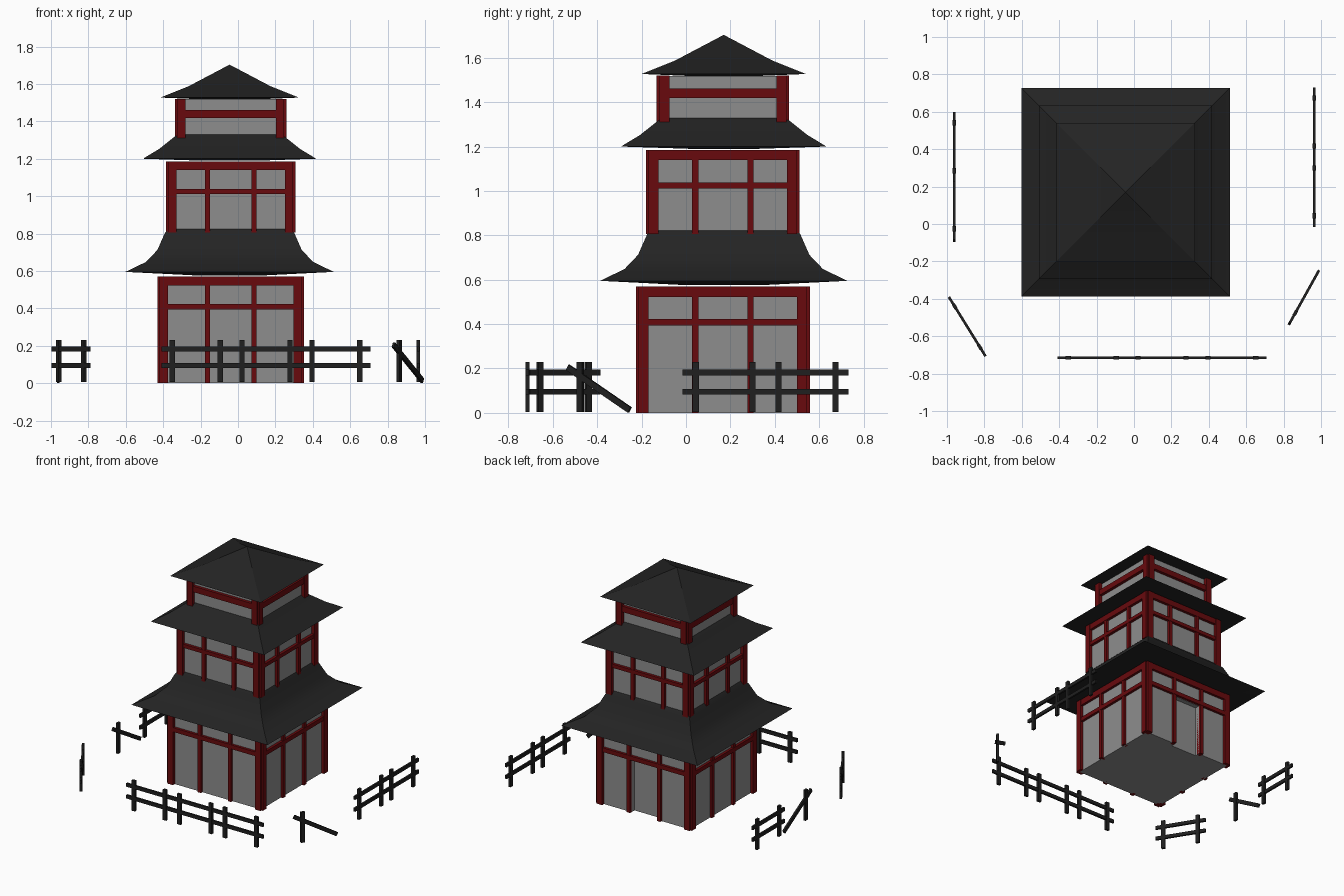
import bpy, bmesh, math
from mathutils import Vector, Matrix

cube = bpy.data.objects.get("Cube")
if cube:
    bpy.data.objects.remove(cube, do_unlink=True)


def material(name, rgb):
    m = bpy.data.materials.new(name)
    m.use_nodes = True
    m.diffuse_color = (*rgb, 1)
    bsdf = next(n for n in m.node_tree.nodes if n.type == 'BSDF_PRINCIPLED')
    bsdf.inputs["Base Color"].default_value = (*rgb, 1)
    return m


PLASTER = material("grey plaster", (0.27, 0.27, 0.27))
RED = material("dark red timber", (0.14, 0.003, 0.004))
TILE = material("charcoal roof", (0.017, 0.017, 0.017))
FENCE = material("black fence wood", (0.014, 0.014, 0.014))


def finish(bm, name, mat):
    bmesh.ops.recalc_face_normals(bm, faces=bm.faces)
    me = bpy.data.meshes.new(name)
    bm.to_mesh(me)
    bm.free()
    me.materials.append(mat)
    ob = bpy.data.objects.new(name, me)
    bpy.context.scene.collection.objects.link(ob)
    return ob


def add_box(bm, lo, hi, matrix=Matrix()):
    """Box between two corners, then moved by a matrix."""
    lo, hi = Vector(lo), Vector(hi)
    size = hi - lo
    m = matrix @ Matrix.Translation((lo + hi) / 2) @ Matrix.Diagonal((*size, 1))
    bmesh.ops.create_cube(bm, size=1, matrix=m)


def prism(name, outline, z0, z1, mat):
    """Plan outline raised from z0 to z1."""
    bm = bmesh.new()
    face = bm.faces.new([bm.verts.new((x, y, z0)) for x, y in outline])
    up = bmesh.ops.extrude_face_region(bm, geom=[face], use_keep_orig=True)
    verts = [g for g in up["geom"] if isinstance(g, bmesh.types.BMVert)]
    bmesh.ops.translate(bm, verts=verts, vec=(0, 0, z1 - z0))
    return finish(bm, name, mat)


BODY = Vector((-0.039, 0.166, 0))
ROOF = Vector((-0.045, 0.17, 0))


def timber_frame(name, half, wall, z0, z1, beams, mid_posts):
    """Posts and beams on the four sides of a storey."""
    bm = bmesh.new()
    for k in range(4):
        turn = Matrix.Translation(BODY) @ Matrix.Rotation(k * math.pi / 2, 4, 'Z')
        inner, face = -wall + 0.02, -half + 0.005
        for s in (-1, 1):
            a, b = sorted((s * (half - 0.057), s * (half - 0.012)))
            add_box(bm, (a, -half, z0), (b, inner, z1), turn)
        for x in mid_posts:
            add_box(bm, (x - 0.014, face, z0), (x + 0.014, inner, z1 - 0.002), turn)
        for b0, b1 in beams:
            add_box(bm, (-half + 0.02, face - 0.002, b0),
                    (half - 0.02, inner, b1), turn)
    return finish(bm, name, RED)


def square(half):
    return [(BODY.x + sx * half, BODY.y + sy * half)
            for sx, sy in ((-1, -1), (1, -1), (1, 1), (-1, 1))]


def roof(name, rings):
    """Square rings (half width, z) joined from the underside to the top."""
    bm = bmesh.new()
    loops = []
    for half, z in rings:
        loops.append([bm.verts.new(ROOF + Vector((sx * half, sy * half, z)))
                      for sx, sy in ((-1, -1), (1, -1), (1, 1), (-1, 1))])
    for low, high in zip(loops, loops[1:]):
        for i in range(4):
            j = (i + 1) % 4
            bm.faces.new((low[i], low[j], high[j], high[i]))
    bm.faces.new(loops[0])
    bm.faces.new(loops[-1])
    bmesh.ops.remove_doubles(bm, verts=bm.verts, dist=0.0001)
    ob = finish(bm, name, TILE)
    bpy.ops.object.select_all(action='DESELECT')
    ob.select_set(True)
    bpy.context.view_layer.objects.active = ob
    bpy.ops.object.shade_smooth_by_angle(angle=math.radians(25))


# Ground storey walls, with a shallow doorway in the back
front_left, front_right, back_right, back_left = square(0.37)
door = [(BODY.x + x, BODY.y + y) for x, y in
        ((0.11, 0.37), (0.11, 0.335), (-0.11, 0.335), (-0.11, 0.37))]
prism("ground_walls", [front_left, front_right, back_right, *door, back_left],
      0, 0.39, PLASTER)
prism("ground_upper_walls", square(0.37), 0.39, 0.565, PLASTER)
timber_frame("ground_frame", 0.392, 0.37, 0, 0.57,
             [(0.523, 0.57), (0.393, 0.424)], (-0.124, 0.124))

# Middle and top storeys
prism("middle_walls", square(0.322), 0.75, 1.18, PLASTER)
timber_frame("middle_frame", 0.346, 0.322, 0.805, 1.184,
             [(1.14, 1.184), (1.011, 1.038)], (-0.124, 0.124))
prism("top_walls", square(0.272), 1.25, 1.518, PLASTER)
timber_frame("top_frame", 0.298, 0.272, 1.31, 1.52, [(1.418, 1.461)], ())

# Flared roofs
roof("lower_roof", [(0.18, 0.576), (0.557, 0.595), (0.447, 0.648), (0.386, 0.712),
                    (0.345, 0.805), (0.315, 0.835)])
roof("middle_roof", [(0.16, 1.19), (0.463, 1.2), (0.377, 1.252),
                     (0.303, 1.311), (0.265, 1.338)])
roof("top_roof", [(0.13, 1.517), (0.37, 1.527), (0.22, 1.587), (0.0001, 1.703)])

# Fences
PANEL = 0.373


def along(start, end):
    """Frame with x running from start to end on the ground."""
    d = Vector(end) - Vector(start)
    turn = Matrix.Rotation(math.atan2(d.y, d.x), 4, 'Z')
    return Matrix.Translation((*start, 0)) @ turn


def add_post(bm, x, frame):
    add_box(bm, (x - 0.014, -0.009, 0.005), (x + 0.014, 0.009, 0.23), frame)


def fence(name, start, end, panels):
    bm = bmesh.new()
    frame = along(start, end)
    for p in range(panels):
        for x in (0.059, 0.315):
            add_post(bm, p * PANEL + x, frame)
    for z in (0.095, 0.182):
        add_box(bm, (0, -0.007, z - 0.013), (panels * PANEL, 0.007, z + 0.013), frame)
    finish(bm, name, FENCE)


def broken_fence(name, high, low):
    """One post with a rail that has dropped to the ground at one end."""
    bm = bmesh.new()
    frame = along(high, low)
    add_post(bm, 0.07, frame)
    tilt = Matrix.Translation((0.006, 0, 0.205)) @ Matrix.Rotation(math.radians(31), 4, 'Y')
    add_box(bm, (0, -0.007, -0.014), (0.373, 0.007, 0.014), frame @ tilt)
    finish(bm, name, FENCE)


fence("front_fence", (-0.41, -0.715), (0.71, -0.715), 3)
fence("left_fence", (0.963, -0.015), (0.963, 0.731), 2)
fence("right_fence", (-0.962, 0.6), (-0.962, 0.227), 1)
fence("corner_fence", (-0.99, -0.39), (-0.795, -0.705), 1)
broken_fence("right_broken_fence", (-0.962, -0.095), (-0.962, 0.235))
broken_fence("left_broken_fence", (0.828, -0.538), (0.988, -0.25))
